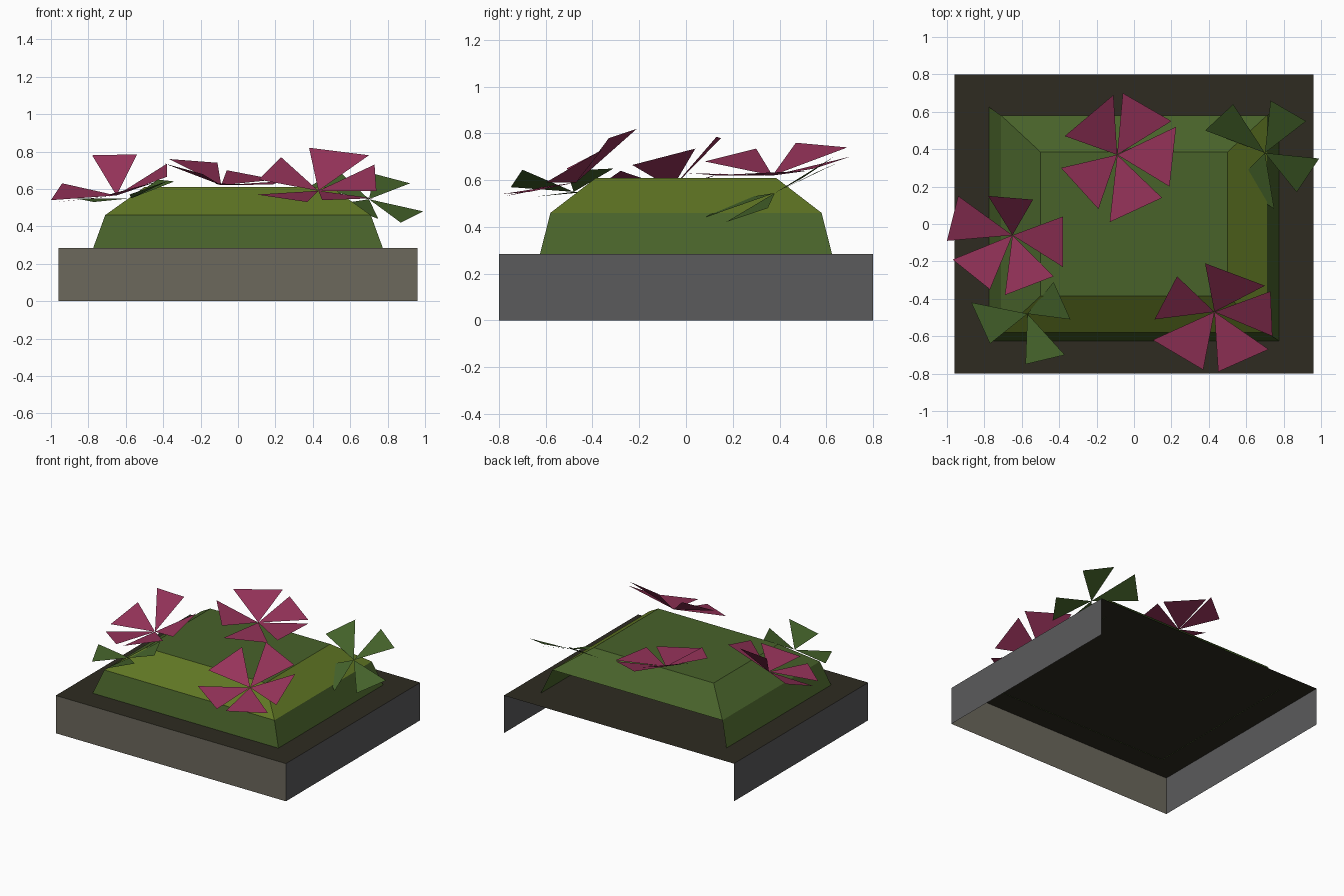
import bpy

def material(name, rgb):
    # sRGB hex -> linear diffuse colour
    lin = [((c / 255 + 0.055) / 1.055) ** 2.4 for c in rgb]
    m = bpy.data.materials.new(name)
    m.diffuse_color = (*lin, 1)
    return m

SOIL = material("dark soil", (46, 43, 33))
STONE = material("warm stone", (108, 104, 92))
SIDE = material("grey stone", (91, 91, 92))
GREEN = material("hedge green", (72, 98, 42))
OLIVE = material("olive green", (96, 118, 36))
LEAF = material("leaf green", (68, 98, 42))
PINK = material("petal pink", (150, 51, 90))

def build(name, verts, faces, mats, indices=None):
    me = bpy.data.meshes.new(name)
    me.from_pydata(verts, [], faces)
    for m in mats:
        me.materials.append(m)
    for i, p in enumerate(me.polygons):
        p.material_index = indices[i] if indices else 0
    ob = bpy.data.objects.new(name, me)
    bpy.context.collection.objects.link(ob)
    return ob

def ring(x, y, z):
    return [(-x, -y, z), (x, -y, z), (x, y, z), (-x, y, z)]

def wall(lower, side):
    # quad between ring `lower` and the next; sides: 0 front, 1 right, 2 back, 3 left
    a, b = lower * 4 + side, lower * 4 + (side + 1) % 4
    return (a, b, b + 4, a + 4)

# planter base: open at the back and underneath
build("planter_base", ring(0.96, 0.8, 0) + ring(0.96, 0.8, 0.284),
      [wall(0, 0), wall(0, 1), wall(0, 3), (4, 5, 6, 7)],
      [STONE, SIDE, SOIL], [0, 1, 1, 2])

# two-tier hedge mound, lower tier open at the back
build("hedge_mound",
      ring(0.775, 0.625, 0.282) + ring(0.71, 0.58, 0.46) + ring(0.5, 0.385, 0.61),
      [wall(0, 0), wall(0, 1), wall(0, 3)]
      + [wall(1, s) for s in range(4)] + [(8, 9, 10, 11)],
      [GREEN, OLIVE], [0, 0, 0, 1, 1, 0, 0, 0])

def plant(name, centre, tips, mat):
    # each petal is a triangle from the centre to a pair of tips
    verts, faces = [centre] + tips, []
    for i in range(1, len(verts), 2):
        a, b = verts[i], verts[i + 1]
        turn = ((a[0] - centre[0]) * (b[1] - centre[1])
                - (a[1] - centre[1]) * (b[0] - centre[0]))
        faces.append((0, i, i + 1) if turn > 0 else (0, i + 1, i))
    build(name, verts, faces, [mat])

# flowers
plant("back_flower", (-0.09, 0.37, 0.62), [
    (-0.37, 0.47, 0.76), (-0.11, 0.69, 0.74),
    (-0.06, 0.70, 0.70), (0.20, 0.55, 0.65),
    (0.225, 0.52, 0.64), (0.19, 0.20, 0.625),
    (0.15, 0.14, 0.62), (-0.13, 0.01, 0.63),
    (-0.19, 0.08, 0.68), (-0.39, 0.30, 0.735)], PINK)
plant("left_flower", (-0.65, -0.06, 0.565), [
    (-0.94, 0.15, 0.63), (-1.0, -0.09, 0.54),
    (-0.78, 0.15, 0.78), (-0.54, 0.13, 0.785),
    (-0.38, 0.04, 0.735), (-0.38, -0.23, 0.665),
    (-0.43, -0.28, 0.64), (-0.69, -0.38, 0.57),
    (-0.77, -0.35, 0.55), (-0.97, -0.19, 0.53)], PINK)
plant("front_flower", (0.43, -0.47, 0.59), [
    (0.38, -0.21, 0.82), (0.70, -0.33, 0.78),
    (0.73, -0.36, 0.73), (0.74, -0.60, 0.59),
    (0.72, -0.67, 0.55), (0.45, -0.79, 0.54),
    (0.37, -0.78, 0.53), (0.10, -0.62, 0.57),
    (0.11, -0.51, 0.65), (0.23, -0.28, 0.77)], PINK)

# leaf sprigs
plant("back_leaves", (0.70, 0.38, 0.545), [
    (0.38, 0.50, 0.61), (0.53, 0.64, 0.705),
    (0.73, 0.66, 0.68), (0.92, 0.55, 0.63),
    (0.99, 0.35, 0.48), (0.87, 0.17, 0.42),
    (0.75, 0.08, 0.44), (0.54, 0.22, 0.52)], LEAF)
plant("front_leaves", (-0.57, -0.48, 0.55), [
    (-0.87, -0.42, 0.55), (-0.77, -0.64, 0.53),
    (-0.58, -0.75, 0.57), (-0.37, -0.70, 0.645),
    (-0.34, -0.51, 0.64), (-0.43, -0.31, 0.65)], LEAF)
